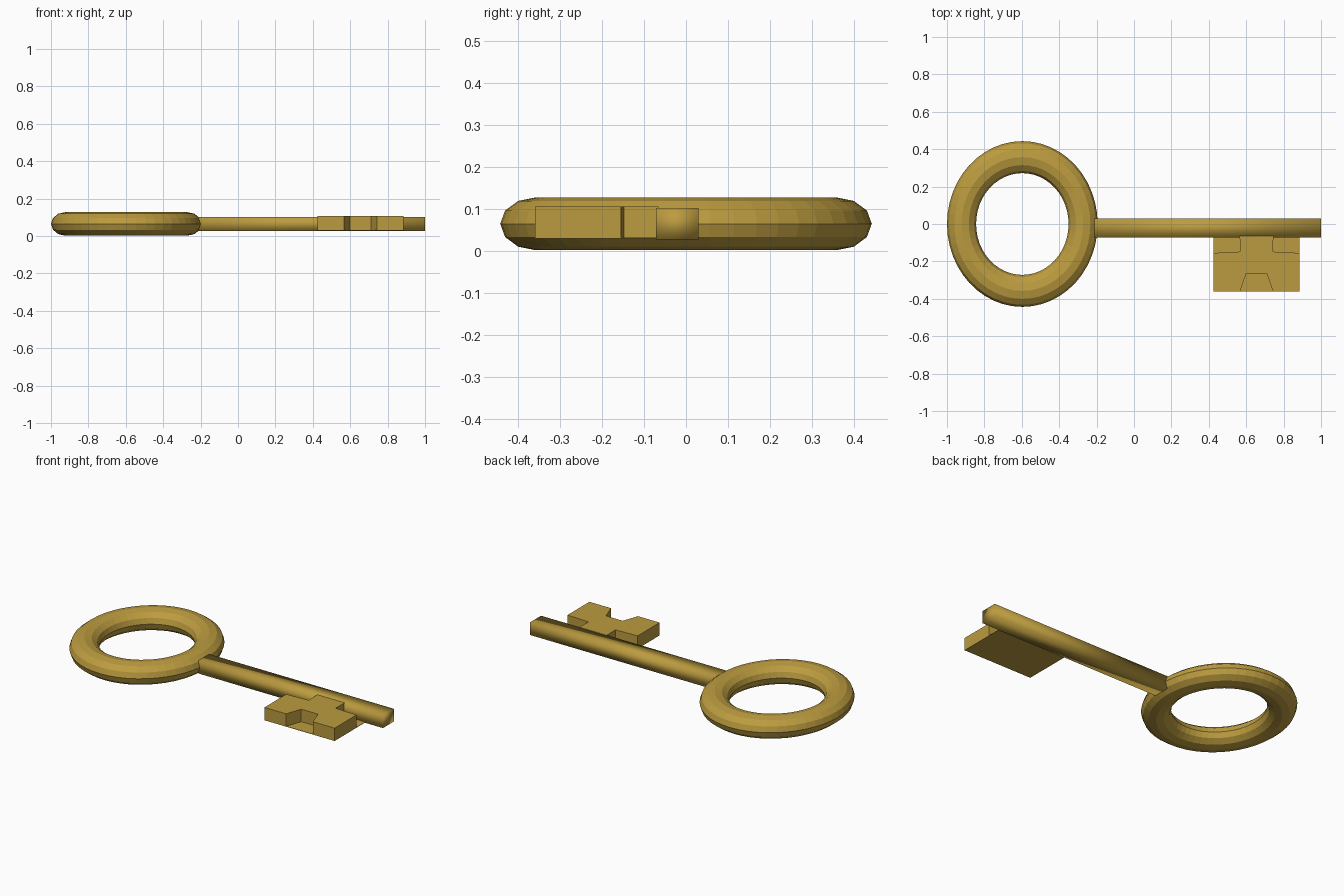
import bpy, bmesh
from math import pi
from mathutils import Vector

if "Cube" in bpy.data.objects:
    bpy.data.objects.remove(bpy.data.objects["Cube"])

gold = bpy.data.materials.new("gold")
gold.diffuse_color = (0.50, 0.33, 0.05, 1)
gold.use_nodes = True
gold.node_tree.nodes["Principled BSDF"].inputs["Base Color"].default_value = gold.diffuse_color


def finish(obj, name):
    obj.name = name
    obj.data.name = name
    obj.data.materials.append(gold)


# oval ring handle, a low-poly torus squashed in x and z
bpy.ops.mesh.primitive_torus_add(major_segments=48, minor_segments=12,
                                 major_radius=0.3575, minor_radius=0.0855,
                                 location=(-0.597, 0, 0.065))
ring = bpy.context.object
ring.scale = (0.909, 1, 0.063 / 0.0855)
bpy.ops.object.transform_apply(location=False, rotation=False, scale=True)
finish(ring, "ring_handle")

# square shaft with softened shading
bpy.ops.mesh.primitive_cube_add(size=1, location=(0.395, -0.021, 0.065))
shaft = bpy.context.object
shaft.scale = (1.21, 0.101, 0.076)
bpy.ops.object.transform_apply(location=False, rotation=False, scale=True)
bpy.ops.object.shade_smooth()
finish(shaft, "shaft")

# key bit: notched profile standing on a full rectangular underside
Z0, Z1, MID = 0.030, 0.106, 0.655
half = [(0.09, -0.065), (0.088, -0.148), (0.23, -0.155), (0.23, -0.36),
        (0.088, -0.36), (0.055, -0.265)]
outline = [(MID + x, y) for x, y in half] + [(MID - x, y) for x, y in reversed(half)]

bm = bmesh.new()
top = bm.faces.new([bm.verts.new((x, y, Z1)) for x, y in outline])
walls = bmesh.ops.extrude_face_region(bm, geom=[top], use_keep_orig=True)
for v in walls["geom"]:
    if isinstance(v, bmesh.types.BMVert):
        v.co.z = Z0 + 0.001
bmesh.ops.recalc_face_normals(bm, faces=bm.faces)
# thin base closing the notches from below
base = bmesh.ops.create_cube(bm, size=1)["verts"]
bmesh.ops.scale(bm, verts=base, vec=(0.46, 0.29, 0.002))
bmesh.ops.translate(bm, verts=base, vec=(MID, -0.215, Z0 + 0.001))
mesh = bpy.data.meshes.new("key_bit")
bm.to_mesh(mesh)
bm.free()
bit = bpy.data.objects.new("key_bit", mesh)
bpy.context.collection.objects.link(bit)
finish(bit, "key_bit")
